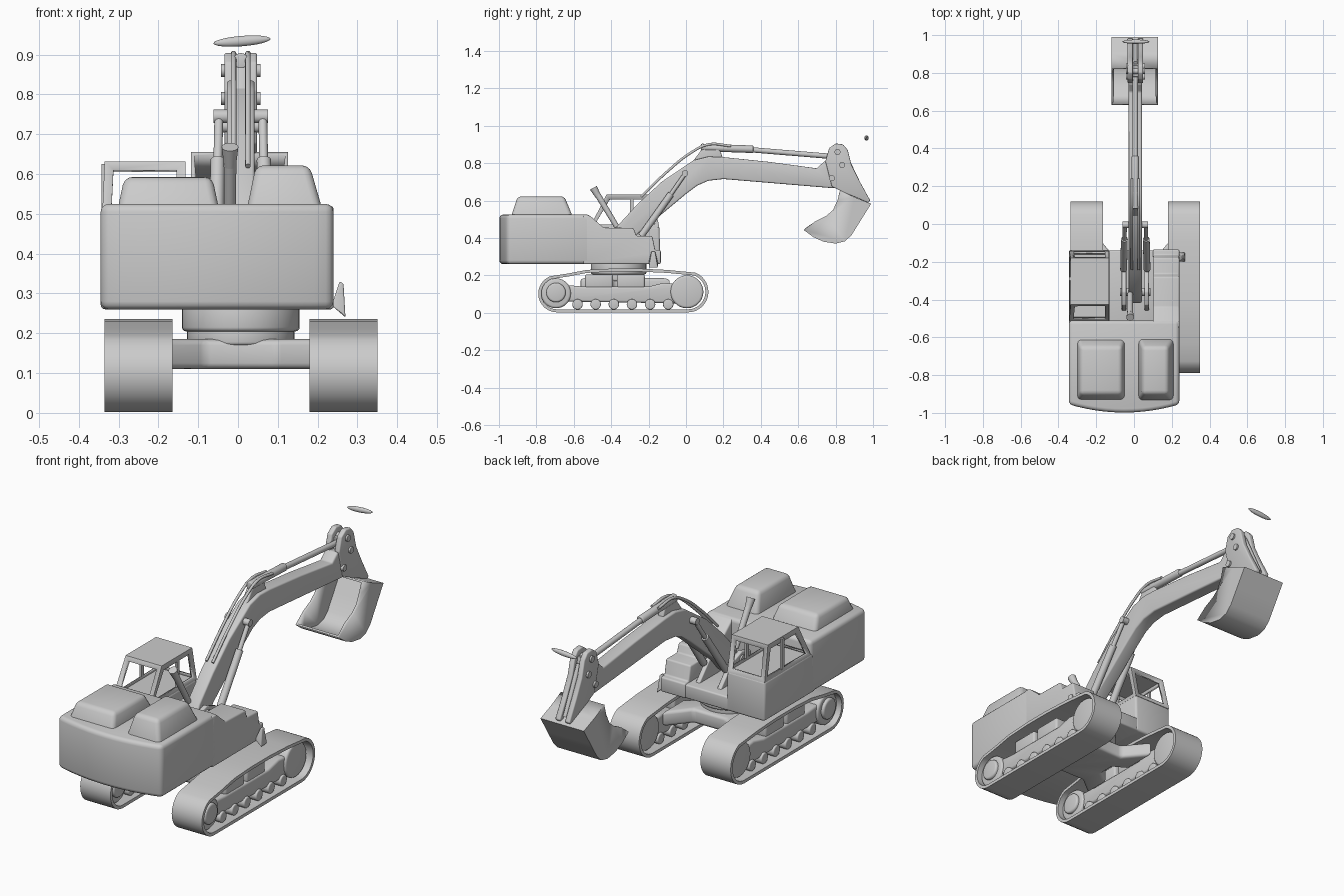
import bpy, bmesh, math
from mathutils import Vector

if "Cube" in bpy.data.objects:
    bpy.data.objects.remove(bpy.data.objects["Cube"])

CX = 0.007  # centre line of the chassis and boom


def finish(bm, name, bevel=0.0, segs=3):
    bmesh.ops.recalc_face_normals(bm, faces=bm.faces)
    if bevel:
        sharp = [e for e in bm.edges if len(e.link_faces) == 2 and e.calc_face_angle() > math.radians(28)]
        bmesh.ops.bevel(bm, geom=sharp, offset=bevel, segments=segs, profile=0.5,
                        affect='EDGES', clamp_overlap=True)
    me = bpy.data.meshes.new(name)
    bm.to_mesh(me)
    bm.free()
    ob = bpy.data.objects.new(name, me)
    bpy.context.collection.objects.link(ob)
    return ob


def loft(name, a, b, bevel=0.0):
    """Closed solid between two matching loops of 3D points."""
    bm = bmesh.new()
    va, vb = [bm.verts.new(p) for p in a], [bm.verts.new(p) for p in b]
    n = len(va)
    bm.faces.new(va)
    bm.faces.new(vb[::-1])
    for i in range(n):
        bm.faces.new((va[i], va[(i + 1) % n], vb[(i + 1) % n], vb[i]))
    return finish(bm, name, bevel)


def side(name, pts, x0, x1, bevel=0.0):
    """Side profile (y, z) extruded across x."""
    return loft(name, [(x0, y, z) for y, z in pts], [(x1, y, z) for y, z in pts], bevel)


def plan(name, pts, z0, z1, bevel=0.0):
    """Plan outline (x, y) extruded in z."""
    return loft(name, [(x, y, z0) for x, y in pts], [(x, y, z1) for x, y in pts], bevel)


def rect(x0, x1, y0, y1):
    return [(x0, y0), (x1, y0), (x1, y1), (x0, y1)]


def box(name, x0, x1, y0, y1, z0, z1, bevel=0.0):
    return plan(name, rect(x0, x1, y0, y1), z0, z1, bevel)


def rod(name, p, q, r1, r2=None, bevel=0.0, n=24):
    p, q = Vector(p), Vector(q)
    d = q - p
    bm = bmesh.new()
    bmesh.ops.create_cone(bm, cap_ends=True, segments=n, radius1=r1,
                          radius2=r1 if r2 is None else r2, depth=d.length)
    ob = finish(bm, name, bevel)
    ob.data.transform(Vector((0, 0, 1)).rotation_difference(d).to_matrix().to_4x4())
    ob.location = (p + q) / 2
    return ob


def tube(name, pts, r):
    cu = bpy.data.curves.new(name, 'CURVE')
    cu.dimensions, cu.bevel_depth, cu.bevel_resolution = '3D', r, 3
    cu.use_fill_caps = True
    sp = cu.splines.new('BEZIER')
    sp.bezier_points.add(len(pts) - 1)
    for bp, p in zip(sp.bezier_points, pts):
        bp.co = p
        bp.handle_left_type = bp.handle_right_type = 'AUTO'
    bpy.context.collection.objects.link(bpy.data.objects.new(name, cu))


def shell(ob, t, offset):
    m = ob.modifiers.new("thickness", 'SOLIDIFY')
    m.thickness, m.offset = t, offset


# Tracks: hollow belt loop with wheels, rollers and frame inside
def belt_loop(t):
    pts = []
    for i in range(15):
        a = math.radians(-90 + 158 * i / 14)
        pts.append((0.01 + (0.11 - t) * math.cos(a), 0.112 + (0.11 - t) * math.sin(a)))
    pts += [(y, z - t) for y, z in ((-0.1, 0.229), (-0.25, 0.236), (-0.4, 0.236), (-0.53, 0.229), (-0.63, 0.21))]
    for i in range(13):
        a = math.radians(112 + 158 * i / 12)
        pts.append((-0.69 + (0.1 - t) * math.cos(a), 0.102 + (0.1 - t) * math.sin(a)))
    return [(y, max(z, t)) for y, z in pts]


for tag, x0, x1 in (("left", -0.335, -0.165), ("right", 0.18, 0.35)):
    bm = bmesh.new()
    loops = [[bm.verts.new((x, y, z)) for y, z in belt_loop(t)]
             for x, t in ((x0, 0), (x1, 0), (x1, 0.016), (x0, 0.016))]
    n = len(loops[0])
    for k in range(4):
        a, b = loops[k], loops[(k + 1) % 4]
        for i in range(n):
            bm.faces.new((a[i], a[(i + 1) % n], b[(i + 1) % n], b[i]))
    finish(bm, tag + "_track_belt")
    xa, xb = x0 + 0.025, x1 - 0.025
    rod(tag + "_idler_wheel", (xa, 0.005, 0.112), (xb, 0.005, 0.112), 0.088, bevel=0.012, n=32)
    rod(tag + "_drive_wheel", (xa, -0.695, 0.104), (xb, -0.695, 0.104), 0.08, bevel=0.012, n=32)
    rod(tag + "_drive_hub", (x0 + 0.01, -0.695, 0.108), (x1 - 0.01, -0.695, 0.108), 0.052, bevel=0.01)
    side(tag + "_track_frame", [(-0.66, 0.06), (-0.02, 0.05), (-0.02, 0.15), (-0.12, 0.16),
                                (-0.2, 0.14), (-0.55, 0.14), (-0.66, 0.15)], x0 + 0.035, x1 - 0.035, 0.012)
    for i in range(6):
        y = -0.58 + 0.097 * i
        rod(tag + "_roller", (xa, y, 0.045), (xb, y, 0.045), 0.028, bevel=0.006, n=20)
    for y in (-0.54, -0.37):
        box(tag + "_carrier_block", x0 + 0.04, x1 - 0.04, y, y + 0.15, 0.13, 0.205, 0.012)

# Car body linking the tracks
half = [(0.19, -0.57), (0.19, -0.43), (0.12, -0.38), (0.12, -0.3), (0.19, -0.26), (0.19, -0.08), (0.09, -0.2)]
outline = [(CX + 0.09, -0.49)] + [(CX + x, y) for x, y in half]
outline += [(2 * CX - x, y) for x, y in outline[::-1]]
plan("car_body", outline, 0.11, 0.185, 0.015)
rod("turntable_base", (CX, -0.36, 0.17), (CX, -0.36, 0.215), 0.135, bevel=0.008, n=40)
rod("turntable_ring", (CX, -0.36, 0.205), (CX, -0.36, 0.27), 0.148, bevel=0.01, n=40)

# Upper body: curved counterweight, right deck, low centre floor
arc = [(-0.345 + 0.585 * i / 12, -0.955 - 0.043 * (1 - (i / 6 - 1) ** 2)) for i in range(13)]
plan("counterweight", arc + [(0.24, -0.51), (-0.345, -0.51)], 0.26, 0.525, 0.02)
for tag, a, b, top in (("left", rect(-0.305, -0.045, -0.94, -0.6), rect(-0.285, -0.065, -0.9, -0.65), 0.593),
                       ("right", rect(0.02, 0.215, -0.94, -0.6), rect(0.045, 0.18, -0.9, -0.65), 0.622)):
    loft(tag + "_engine_cover", [(x, y, 0.5) for x, y in a], [(x, y, top) for x, y in b], 0.02)
side("right_deck", [(-0.55, 0.26), (-0.135, 0.26), (-0.135, 0.335), (-0.165, 0.335), (-0.18, 0.41),
                    (-0.265, 0.41), (-0.28, 0.452), (-0.44, 0.455), (-0.515, 0.52), (-0.55, 0.52)],
     0.1, 0.24, 0.008)
box("centre_floor", -0.15, 0.12, -0.55, -0.14, 0.26, 0.33, 0.008)
loft("side_handle", [(0.235, -0.2, 0.27), (0.27, -0.2, 0.24), (0.27, -0.15, 0.24), (0.235, -0.15, 0.27)],
     [(0.255, -0.185, 0.33), (0.265, -0.185, 0.325), (0.265, -0.165, 0.325), (0.255, -0.165, 0.33)], 0.004)

# Cab: solid base and a glassless window shell
side("cab_base", [(-0.55, 0.26), (-0.137, 0.26), (-0.142, 0.46), (-0.53, 0.46)], -0.345, -0.13, 0.012)
bm = bmesh.new()
prof = [(-0.515, 0.455), (-0.142, 0.455), (-0.18, 0.632), (-0.425, 0.632)]
va = [bm.verts.new((-0.343 if z < 0.5 else -0.335, y, z)) for y, z in prof]
vb = [bm.verts.new((-0.132, y, z)) for y, z in prof]
panes = [bm.faces.new(va), bm.faces.new(vb[::-1])]
for i in range(4):
    f = bm.faces.new((va[i], va[(i + 1) % 4], vb[(i + 1) % 4], vb[i]))
    if i in (1, 3):
        panes.append(f)
bmesh.ops.recalc_face_normals(bm, faces=bm.faces)
bmesh.ops.inset_individual(bm, faces=panes, thickness=0.032)
bmesh.ops.delete(bm, geom=panes, context='FACES')
shell(finish(bm, "cab_shell"), 0.014, -1)
for x in (-0.338, -0.139):
    box("cab_window_post", x - 0.005, x + 0.005, -0.3, -0.28, 0.47, 0.625)

# Exhaust leaning backwards behind the boom
rod("exhaust_pipe", (-0.02, -0.37, 0.46), (-0.02, -0.475, 0.635), 0.014, 0.016)
rod("exhaust_mouth", (-0.02, -0.468, 0.62), (-0.02, -0.495, 0.668), 0.015, 0.021)

# Boom, foot brackets and lift cylinders
side("boom", [(-0.42, 0.36), (-0.31, 0.36), (-0.25, 0.43), (-0.12, 0.535), (0.0, 0.635), (0.06, 0.68),
              (0.12, 0.706), (0.2, 0.715), (0.5, 0.69), (0.8, 0.665), (0.8, 0.8), (0.74, 0.81), (0.7, 0.772),
              (0.45, 0.806), (0.2, 0.832), (0.12, 0.835), (0.04, 0.815), (-0.13, 0.7), (-0.26, 0.58),
              (-0.37, 0.46)], CX - 0.035, CX + 0.035, 0.008)
for s in (-1, 1):
    x = CX + s * 0.06
    side("boom_foot_bracket", [(-0.46, 0.32), (-0.43, 0.44), (-0.36, 0.46), (-0.28, 0.43), (-0.18, 0.32)],
         x - 0.012, x + 0.012, 0.005)
    rod("lift_cylinder", (CX + s * 0.062, -0.24, 0.41), (CX + s * 0.058, -0.08, 0.635), 0.018)
    rod("lift_cylinder_rod", (CX + s * 0.058, -0.09, 0.62), (CX + s * 0.055, 0.0, 0.75), 0.011)
rod("boom_pin", (CX - 0.068, -0.005, 0.745), (CX + 0.068, -0.005, 0.745), 0.017)
rod("foot_pin", (CX - 0.08, -0.36, 0.42), (CX + 0.08, -0.36, 0.42), 0.022)

# Stick cylinder above the boom, with its mount and hoses
side("stick_cylinder_mount", [(0.03, 0.8), (0.2, 0.82), (0.17, 0.9), (0.1, 0.895)], CX - 0.016, CX + 0.016, 0.006)
rod("stick_cylinder", (CX, 0.08, 0.884), (CX, 0.36, 0.874), 0.02, bevel=0.005)
rod("stick_cylinder_rod", (CX, 0.34, 0.872), (CX, 0.79, 0.835), 0.014)
for x in (-0.018, 0.018):
    tube("hose", [(CX + x, -0.24, 0.62), (CX + x, -0.1, 0.755), (CX + x, 0.03, 0.858),
                  (CX + x, 0.12, 0.9), (CX + x, 0.24, 0.892)], 0.007)

# Stick head: twin plates, pins and bucket link
for s in (-1, 1):
    x = CX + s * 0.027
    side("stick_plate", [(0.78, 0.675), (0.84, 0.645), (0.975, 0.588), (0.985, 0.6), (0.93, 0.7), (0.885, 0.79),
                         (0.865, 0.87), (0.84, 0.9), (0.8, 0.905), (0.765, 0.88), (0.745, 0.81)],
         x - 0.014, x + 0.014, 0.006)
side("stick_core", [(0.77, 0.68), (0.87, 0.65), (0.87, 0.75), (0.84, 0.87), (0.78, 0.86)], CX - 0.02, CX + 0.02)
for y, z in ((0.78, 0.72), (0.81, 0.86), (0.835, 0.79)):
    rod("stick_pin", (CX - 0.05, y, z), (CX + 0.05, y, z), 0.016)
rod("bucket_link", (CX, 0.85, 0.84), (CX, 0.96, 0.61), 0.012)

# Bucket: open shell facing the machine
bm = bmesh.new()
back = [(0.63, 0.442), (0.68, 0.405), (0.735, 0.38), (0.8, 0.37), (0.85, 0.382), (0.885, 0.415),
        (0.935, 0.495), (0.99, 0.583), (0.9, 0.618), (0.825, 0.655)]
rim = [(0.81, 0.6), (0.785, 0.548), (0.75, 0.518), (0.69, 0.488)]
sides = [[bm.verts.new((x, y, z)) for y, z in back + rim] for x in (-0.118, 0.126)]
bm.faces.new(sides[0])
bm.faces.new(sides[1][::-1])
for i in range(len(back) - 1):
    bm.faces.new((sides[0][i], sides[1][i], sides[1][i + 1], sides[0][i + 1]))
shell(finish(bm, "bucket"), 0.012, -1)

# Small loose plate hovering over the bucket
bm = bmesh.new()
bmesh.ops.create_uvsphere(bm, u_segments=24, v_segments=12, radius=1)
plate = finish(bm, "loose_plate")
plate.scale, plate.location, plate.rotation_euler = (0.072, 0.011, 0.013), (0.01, 0.965, 0.934), (0, -0.08, 0)

# Smooth shading with crisp edges
bpy.ops.object.select_all(action='DESELECT')
for ob in bpy.context.scene.objects:
    if ob.type == 'MESH':
        ob.select_set(True)
        bpy.context.view_layer.objects.active = ob
bpy.ops.object.shade_smooth_by_angle(angle=math.radians(35))
